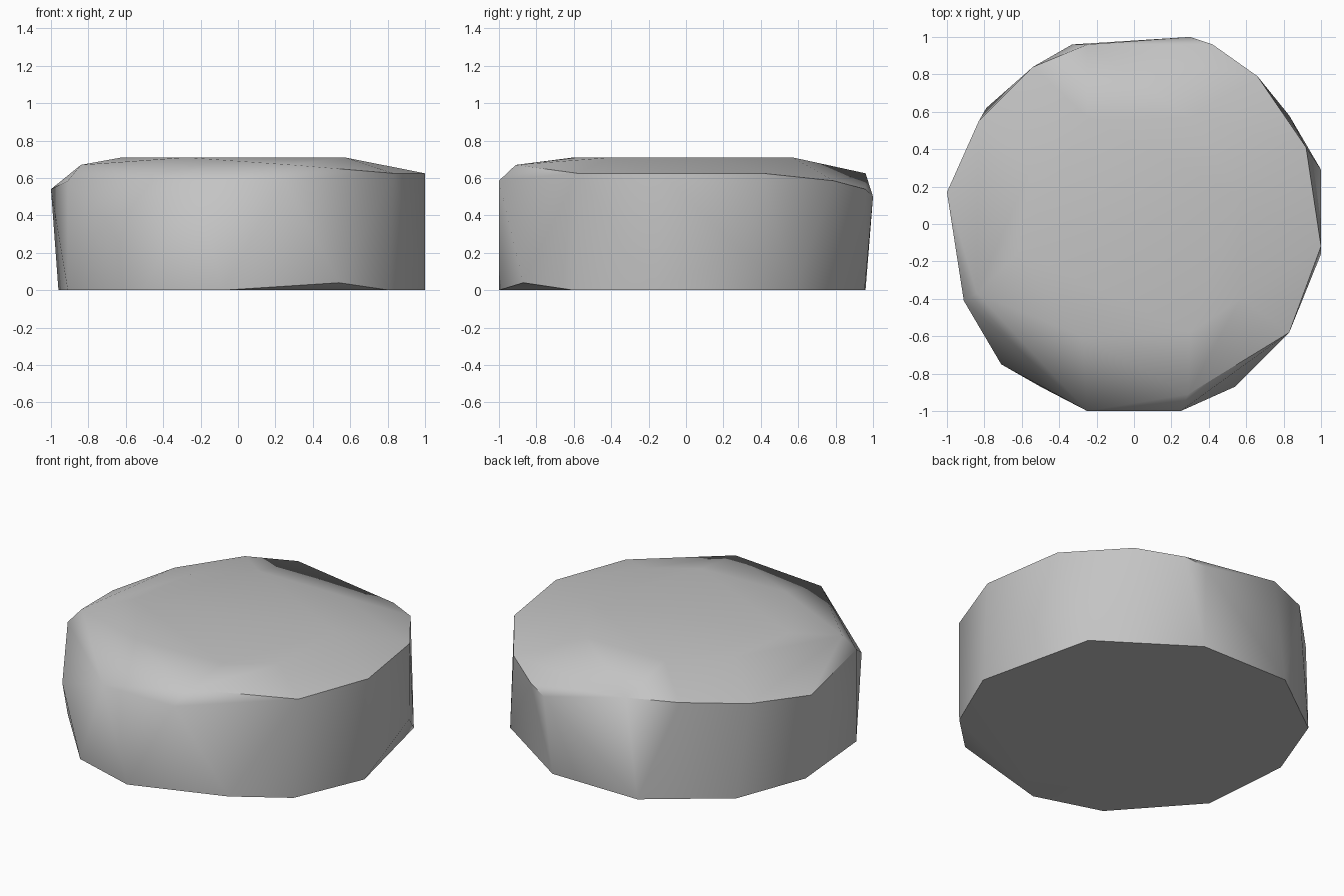
import bpy
import bmesh
import math

# Remove the default cube
default_cube = bpy.data.objects.get("Cube")
if default_cube:
    bpy.data.objects.remove(default_cube, do_unlink=True)


def make_material(name, colour):
    """One flat colour, shown both in the viewport and in a render."""
    material = bpy.data.materials.new(name)
    material.use_nodes = True
    material.diffuse_color = colour
    shader = material.node_tree.nodes["Principled BSDF"]
    shader.inputs["Base Color"].default_value = colour
    shader.inputs["Roughness"].default_value = 0.9
    return material


def ring(height, outline):
    """Lift a flat outline to the given height."""
    return [(x, y, height) for x, y in outline]


def chiselled_stone(name, corners, material, sharp_angle):
    """Wrap a convex skin around the corners, as a chipped stone block."""
    bm = bmesh.new()
    for corner in corners:
        bm.verts.new(corner)
    hull = bmesh.ops.convex_hull(bm, input=bm.verts[:])
    inner = {g for g in hull["geom_interior"] + hull["geom_unused"]
             if isinstance(g, bmesh.types.BMVert)}
    bmesh.ops.delete(bm, geom=list(inner), context="VERTS")
    # Merge flat triangles into clean polygons
    bmesh.ops.dissolve_limit(bm, angle_limit=math.radians(0.5),
                             verts=bm.verts[:], edges=bm.edges[:])
    bmesh.ops.recalc_face_normals(bm, faces=bm.faces[:])
    mesh = bpy.data.meshes.new(name)
    bm.to_mesh(mesh)
    bm.free()
    mesh.materials.append(material)
    stone = bpy.data.objects.new(name, mesh)
    bpy.context.collection.objects.link(stone)
    bpy.ops.object.select_all(action="DESELECT")
    stone.select_set(True)
    bpy.context.view_layer.objects.active = stone
    bpy.ops.object.shade_smooth_by_angle(angle=math.radians(sharp_angle))
    return stone


# Flat underside
base = ring(0, [(-.08, -1), (.81, -.6), (1, -.16), (.83, .58), (.27, .955),
                (-.33, .96), (-.79, .62), (-.96, .17), (-.91, -.41), (-.5, -.87)])

# Chipped corners on the sides
chips = [(.54, -.87, .04), (1, .29, .21), (-.71, -.75, .38)]

# Upper rim, lower towards the back right and the left
rim = ring(.625, [(.83, -.58), (1, -.12), (.92, .41), (-.25, .96), (-.54, .84)])
rim += ring(.585, [(.25, -1), (-.25, -1), (-.91, -.41), (-.83, .55), (.66, .79)])
rim += ring(.54, [(-1, .17), (.42, .96)])
rim += ring(.5, [(.3, 1)])

# Slightly domed top
shoulder = ring(.67, [(.29, -.91), (-.84, -.37)])
crown = ring(.71, [(-.28, -.6), (.3, -.58), (.57, -.4), (.57, .15),
                   (.3, .57), (-.25, .57), (-.55, .3), (-.62, -.15)])

stone_grey = make_material("stone grey", (.55, .55, .55, 1))
chiselled_stone("flat_stone", base + chips + rim + shoulder + crown, stone_grey, 40)
